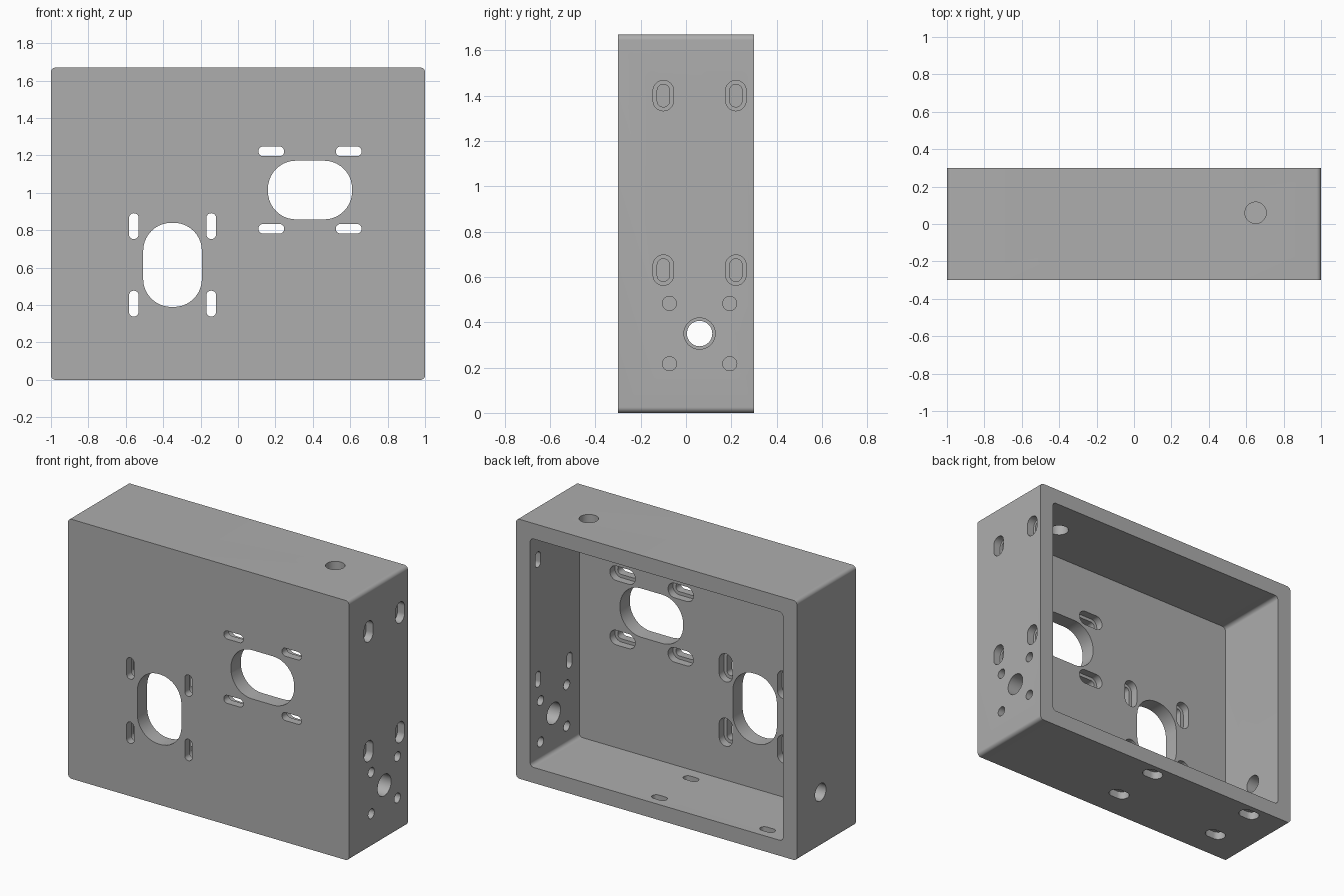
import bpy, bmesh, math
from mathutils import Vector

if "Cube" in bpy.data.objects:
    bpy.data.objects.remove(bpy.data.objects["Cube"], do_unlink=True)

W, D, H, T = 1.0, 0.3, 1.67, 0.1      # half width, half depth, height, wall
EPS = 0.05                            # cutter overshoot
PLACE = {"X": lambda u, v, d: (d, u, v),
         "Y": lambda u, v, d: (u, d, v),
         "Z": lambda u, v, d: (u, v, d)}


def prism(name, axis, centre, half, radius, lo, hi, steps=10):
    """Rounded rectangle extruded along an axis from lo to hi."""
    outline = []
    for i, (sx, sy) in enumerate([(1, 1), (-1, 1), (-1, -1), (1, -1)]):
        for k in range(steps + 1):
            a = math.pi / 2 * (i + k / steps)
            outline.append((centre[0] + sx * (half[0] - radius) + radius * math.cos(a),
                            centre[1] + sy * (half[1] - radius) + radius * math.sin(a)))
    bm = bmesh.new()
    face = bm.faces.new([bm.verts.new(PLACE[axis](u, v, lo)) for u, v in outline])
    top = bmesh.ops.extrude_face_region(bm, geom=[face])["geom"]
    bmesh.ops.translate(bm, vec=Vector(PLACE[axis](0, 0, hi - lo)),
                        verts=[g for g in top if isinstance(g, bmesh.types.BMVert)])
    bmesh.ops.remove_doubles(bm, verts=bm.verts, dist=1e-5)
    bmesh.ops.recalc_face_normals(bm, faces=bm.faces)
    mesh = bpy.data.meshes.new(name)
    bm.to_mesh(mesh)
    bm.free()
    return bpy.data.objects.new(name, mesh)


cutters = bpy.data.collections.new("cutters")
bpy.context.scene.collection.children.link(cutters)


def cut(*args):
    ob = prism(*args)
    ob.hide_render = True
    cutters.objects.link(ob)


def corners(centre, du, dv):
    return [(centre[0] + a * du, centre[1] + b * dv) for a in (-1, 1) for b in (-1, 1)]


def oriented(long, short, upright):
    return (short, long) if upright else (long, short)


# Box shell with the back open
box = prism("enclosure", "Y", (0, H / 2), (W, H / 2), 0.025, -D, D)
bpy.context.scene.collection.objects.link(box)
cut("cavity", "Y", (0, H / 2), (W - T, H / 2 - T), 0.025, -D + T, D + EPS)

# Front windows, each with four slots recessed from the inside
for centre, upright in (((-0.35, 0.615), True), ((0.385, 1.015), False)):
    cut("window", "Y", centre, oriented(0.225, 0.157, upright), 0.15, -D - EPS, -D + T + EPS)
    for c in corners(centre, 0.207, 0.207):
        cut("slot", "Y", c, oriented(0.069, 0.026, upright), 0.0255, -D - EPS, -D + T + EPS)
        cut("slot_recess", "Y", c, oriented(0.09, 0.047, upright), 0.0465,
            -D + T / 2, -D + T + EPS)

# Mounting slots, recessed from the outside: left wall and floor
MID = 0.06
for axis, centre, spread, upright, outer, sign in (
        ("X", (MID, 1.015), (0.16, 0.385), True, W, -1),
        ("Z", (-0.35, MID), (0.385, 0.16), False, 0, 1)):
    for c in corners(centre, *spread):
        out = outer - sign * EPS
        cut("mount_slot", axis, c, oriented(0.05, 0.027, upright), 0.0265,
            *sorted((out, outer + sign * (T + EPS))))
        cut("mount_recess", axis, c, oriented(0.067, 0.045, upright), 0.0445,
            *sorted((out, outer + sign * T / 2)))


# Round holes
def hole(name, axis, c, r, lo, hi):
    cut(name, axis, c, (r, r), r, lo - EPS, hi + EPS)


hole("shaft_hole", "X", (MID, 0.35), 0.069, W - T, W)
for c in corners((MID, 0.35), 0.133, 0.133):
    hole("screw_hole", "X", c, 0.031, W - T, W)
hole("right_cable_hole", "X", (MID, 0.35), 0.056, -W, -W + T)
hole("top_cable_hole", "Z", (0.65, MID), 0.057, H - T, H)

# Cut everything out of the shell
mod = box.modifiers.new("cutouts", "BOOLEAN")
mod.operation = "DIFFERENCE"
mod.operand_type = "COLLECTION"
mod.collection = cutters
mod.solver = "EXACT"
bpy.ops.object.select_all(action="DESELECT")
box.select_set(True)
bpy.context.view_layer.objects.active = box
bpy.ops.object.modifier_apply(modifier=mod.name)
for ob in list(cutters.objects):
    bpy.data.objects.remove(ob, do_unlink=True)
bpy.data.collections.remove(cutters)
bpy.ops.object.shade_smooth_by_angle(angle=math.radians(30))

# Plain grey finish
grey = bpy.data.materials.new("plain grey")
grey.use_nodes = True
colour = (0.42, 0.42, 0.42, 1)
grey.diffuse_color = colour
grey.node_tree.nodes["Principled BSDF"].inputs["Base Color"].default_value = colour
box.data.materials.clear()
box.data.materials.append(grey)
